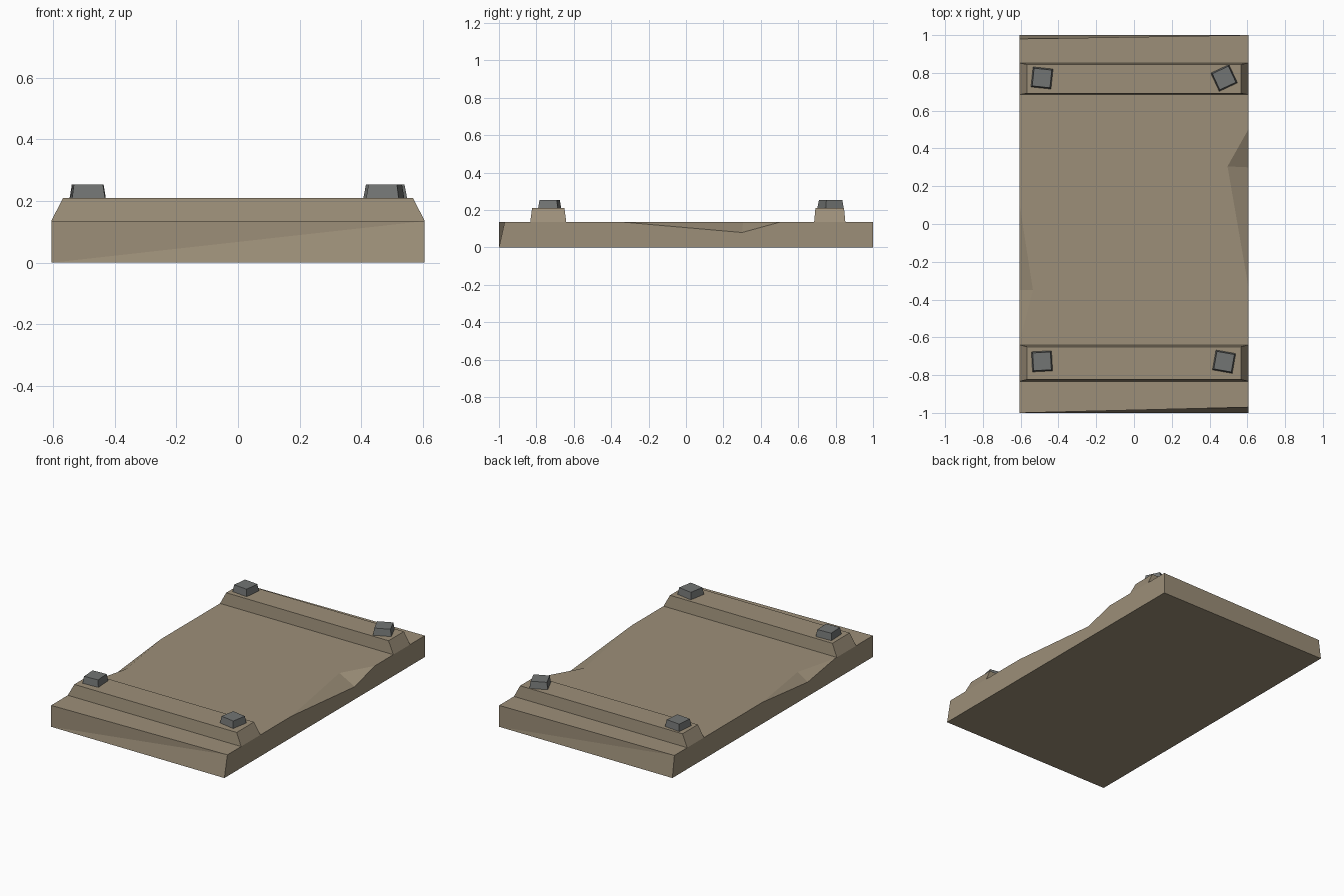
import bpy, bmesh
from mathutils import Matrix

if "Cube" in bpy.data.objects:
    bpy.data.objects.remove(bpy.data.objects["Cube"])


def material(name, rgb):
    m = bpy.data.materials.new(name)
    m.diffuse_color = (*rgb, 1)
    m.use_nodes = True
    m.node_tree.nodes["Principled BSDF"].inputs["Base Color"].default_value = m.diffuse_color
    return m


wood = material("weathered wood", (0.335, 0.275, 0.19))
iron = material("dull iron", (0.17, 0.178, 0.174))


def make(name, verts, faces, mat):
    bm = bmesh.new()
    vs = [bm.verts.new(v) for v in verts]
    for f in faces:
        bm.faces.new([vs[i] for i in f])
    bmesh.ops.recalc_face_normals(bm, faces=bm.faces[:])
    me = bpy.data.meshes.new(name)
    bm.to_mesh(me)
    bm.free()
    me.materials.append(mat)
    ob = bpy.data.objects.new(name, me)
    bpy.context.collection.objects.link(ob)
    return ob


def tapered_block(name, base, top, z0, z1, mat):
    """Frustum from (x0, x1, y0, y1) rectangles at two heights."""
    verts = []
    for (x0, x1, y0, y1), z in ((base, z0), (top, z1)):
        verts += [(x0, y0, z), (x1, y0, z), (x1, y1, z), (x0, y1, z)]
    faces = [(3, 2, 1, 0), (4, 5, 6, 7)]
    faces += [(i, (i + 1) % 4, (i + 1) % 4 + 4, i + 4) for i in range(4)]
    return make(name, verts, faces, mat)


# Board with skewed ends and a chip knocked out of each long edge
W, T = 0.605, 0.135
verts = [(-W, -1, 0), (W, -1, 0), (W, 1, 0), (-W, 1, 0),
         (-W, -1, T), (W, -0.97, T),                              # 4, 5 front
         (W, -0.33, T), (0.495, 0.305, T), (W, 0.5, T),           # 6-8 right chip
         (W, 1, T), (-W, 0.98, T),                                # 9, 10 back
         (-W, 0.1, T), (-0.535, -0.35, T), (-W, -0.62, T),        # 11-13 left chip
         (W, 0.3, 0.08), (-W, -0.35, 0.09)]                       # 14, 15 chip bottoms
faces = [(3, 2, 1, 0), tuple(range(4, 14)),
         (0, 1, 5), (0, 5, 4), (2, 3, 10), (2, 10, 9),
         (1, 2, 9, 8, 14, 6, 5), (3, 0, 4, 13, 15, 11, 10),
         (6, 14, 7), (14, 8, 7), (11, 15, 12), (15, 13, 12)]
make("board", verts, faces, wood)

# Cross battens
for name, y0, y1, inset in (("front_batten", -0.833, -0.64, 0.01),
                            ("back_batten", 0.685, 0.852, 0.007)):
    tapered_block(name, (-W, W, y0, y1),
                  (-W + 0.038, W - 0.038, y0 + inset, y1 - inset), T, 0.21, wood)

# Nail heads, each turned a little differently
for i, (x, y, deg) in enumerate(((-0.487, 0.773, -6), (0.477, 0.773, 25),
                                 (-0.487, -0.727, 3), (0.477, -0.729, -10))):
    b, t = 0.054, 0.047
    nail = tapered_block(f"nail_head_{i + 1}", (-b, b, -b, b), (-t, t, -t, t),
                         0.205, 0.253, iron)
    nail.data.transform(Matrix.Translation((x, y, 0)) @
                        Matrix.Rotation(deg * 0.0174533, 4, 'Z'))
